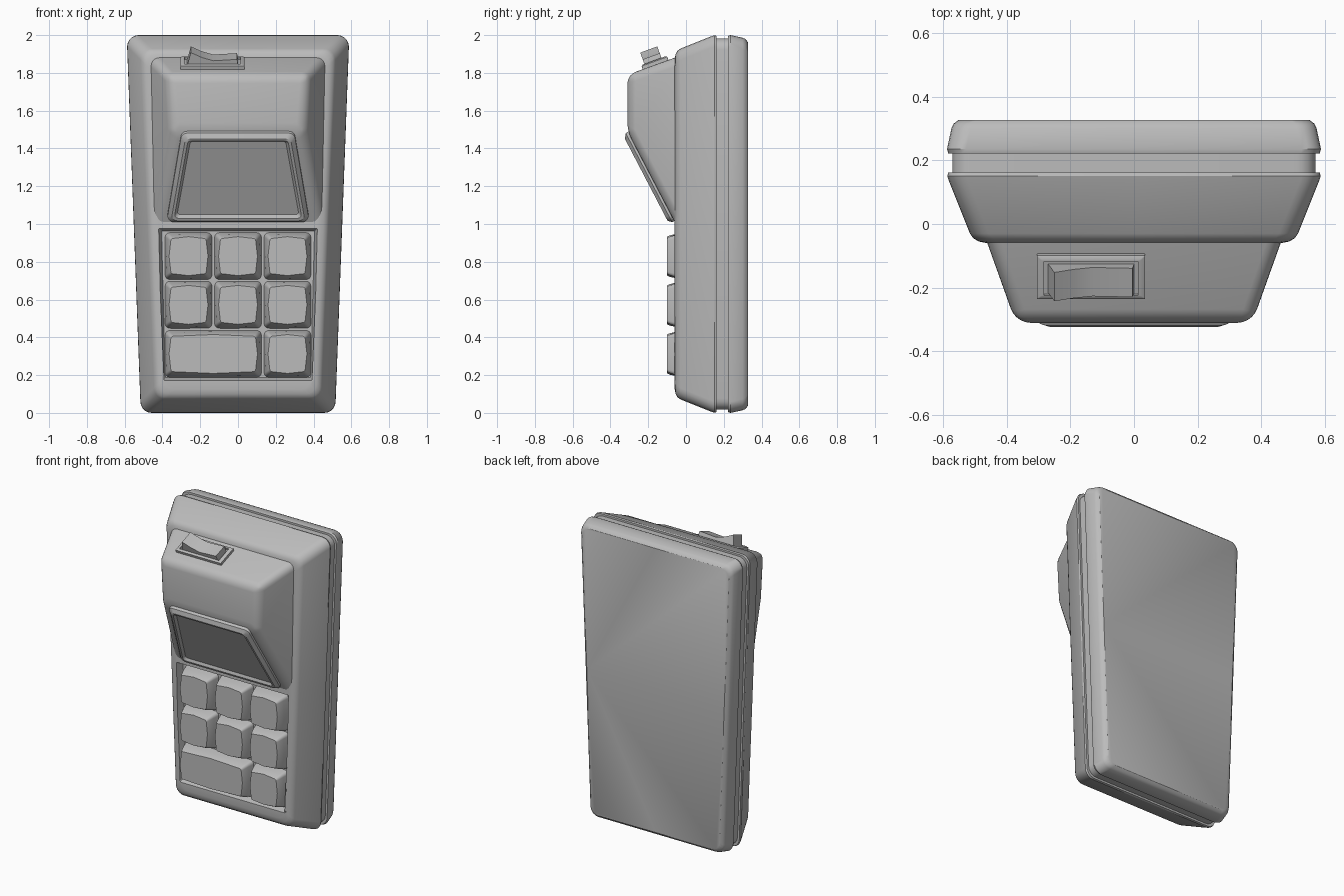
import bpy, bmesh, math
from mathutils import Matrix, Vector

cube = bpy.data.objects.get("Cube")
if cube:
    bpy.data.objects.remove(cube, do_unlink=True)

grey = bpy.data.materials.new("plain grey")
grey.use_nodes = True
grey.diffuse_color = (0.5, 0.5, 0.5, 1)
grey.node_tree.nodes["Principled BSDF"].inputs["Base Color"].default_value = (0.5, 0.5, 0.5, 1)


def finish(name, bm, angle=32):
    bmesh.ops.recalc_face_normals(bm, faces=bm.faces)
    mesh = bpy.data.meshes.new(name)
    bm.to_mesh(mesh)
    bm.free()
    obj = bpy.data.objects.new(name, mesh)
    bpy.context.collection.objects.link(obj)
    mesh.materials.append(grey)
    bpy.ops.object.select_all(action='DESELECT')
    obj.select_set(True)
    bpy.context.view_layer.objects.active = obj
    bpy.ops.object.shade_smooth_by_angle(angle=math.radians(angle))
    return obj


def tilted(origin, degrees):
    """Local frame: u along x, v up the surface, h out of it."""
    return Matrix.Translation(origin) @ Matrix.Rotation(math.radians(degrees), 4, 'X')


def ring(top, bottom, v0, v1, r, bulge=0.0, n=5):
    """Rounded trapezoid from half widths, with optional bowed sides."""
    pts = []
    corners = [(1, top, v1, 0), (-1, top, v1, 90), (-1, bottom, v0, 180), (1, bottom, v0, 270)]
    bows = [(0, 1), (-1, 0), (0, -1), (1, 0)]
    for sx, w, v, start in corners:
        cu, cv = sx * (w - r), v - r if start < 180 else v + r
        for i in range(n + 1):
            a = math.radians(start + 90 * i / n)
            pts.append((cu + r * math.cos(a), cv + r * math.sin(a)))
    out = []
    for c in range(4):
        out += pts[c * (n + 1):(c + 1) * (n + 1)]
        a, b = pts[(c + 1) * (n + 1) - 1], pts[((c + 1) * (n + 1)) % len(pts)]
        out.append(((a[0] + b[0]) / 2 + bows[c][0] * bulge, (a[1] + b[1]) / 2 + bows[c][1] * bulge))
    return out


def loft(name, layers, frame, shift=(0, 0), angle=32):
    """Skin a list of (height, ring) layers and cap both ends."""
    bm = bmesh.new()
    rings = [[bm.verts.new(frame @ Vector((u + shift[0], v + shift[1], h))) for u, v in pts]
             for h, pts in layers]
    for a, b in zip(rings, rings[1:]):
        for i in range(len(a)):
            j = (i + 1) % len(a)
            bm.faces.new((a[i], a[j], b[j], b[i]))
    bm.faces.new(rings[0][::-1])
    bm.faces.new(rings[-1])
    return finish(name, bm, angle)


front = tilted((0, 0, 0), 90)


def shell(inset, r=0.06):
    return ring(0.587 - inset, 0.517 - inset, inset, 2 - inset, r)


# Case: back shell, seam groove, front shell and sunken key tray
steps = [(-0.327, 0.037), (-0.315, 0.021), (-0.30, 0.014), (-0.235, 0.0), (-0.222, 0.004),
         (-0.222, 0.017), (-0.162, 0.017), (-0.162, 0.004), (-0.15, 0.001), (-0.13, 0.008),
         (0.03, 0.072), (0.045, 0.083), (0.055, 0.10), (0.06, 0.125)]
layers = [(h, shell(i)) for h, i in steps]
layers += [(0.06, ring(0.42, 0.40, 0.172, 0.977, 0.004)),
           (0.01, ring(0.405, 0.385, 0.187, 0.962, 0.004))]
loft("case", layers, front)

# Hood above the keys
bm = bmesh.new()
base = [(0.465, -0.05, 1.884), (0.445, -0.05, 0.992)]
nose = [(0.375, -0.31, 1.79), (0.352, -0.31, 1.49)]
R = [bm.verts.new(p) for p in base + nose]
L = [bm.verts.new((-x, y, z)) for x, y, z in base + nose]
for side in (R, L):
    bm.faces.new((side[0], side[1], side[3], side[2]))
for a, b in ((0, 2), (2, 3), (3, 1)):
    bm.faces.new((R[a], R[b], L[b], L[a]))
bmesh.ops.recalc_face_normals(bm, faces=bm.faces)
bmesh.ops.bevel(bm, geom=[e for e in bm.edges if not e.is_boundary], offset=0.045,
                segments=5, profile=0.5, affect='EDGES')
finish("hood", bm, 40)

# Display frame with a sunken screen
slope = tilted((0, -0.31, 1.49), 117.5)
loft("display_frame", [
    (-0.02, ring(0.305, 0.375, -0.535, 0.0, 0.035)),
    (0.012, ring(0.303, 0.373, -0.535, -0.004, 0.035)),
    (0.03, ring(0.283, 0.350, -0.518, -0.028, 0.03)),
    (0.03, ring(0.268, 0.335, -0.503, -0.040, 0.02)),
    (0.016, ring(0.255, 0.320, -0.488, -0.052, 0.015))], slope)


# Keys: two rows of three, then one wide key and one single
def key(name, x, z, extra=0.0):
    def cap(half, r, bulge):
        return ring(half + extra, half + extra, -half, half, r, bulge)
    loft(name, [(0.005, cap(0.125, 0.025, 0.0)), (0.05, cap(0.114, 0.02, 0.004)),
                (0.088, cap(0.101, 0.016, 0.008)), (0.10, cap(0.094, 0.014, 0.009))],
         front, (x, z), 25)


PITCH = 0.262
for row, z in enumerate((0.83, 0.572)):
    for col in range(3):
        key(f"key_{row + 1}_{col + 1}", (col - 1) * PITCH, z)
key("wide_key", -PITCH / 2, 0.312, PITCH / 2)
key("key_3_3", PITCH, 0.312)

# Rocker switch on the top of the hood
roof = tilted((0, -0.06, 1.88), 20)
loft("switch_plate", [
    (-0.02, ring(0.17, 0.17, -0.18, -0.035, 0.003)),
    (0.018, ring(0.17, 0.17, -0.18, -0.035, 0.003)),
    (0.024, ring(0.158, 0.158, -0.17, -0.045, 0.003)),
    (0.024, ring(0.148, 0.148, -0.166, -0.052, 0.003)),
    (0.010, ring(0.148, 0.148, -0.166, -0.052, 0.003))], roof, (-0.135, 0))

profile = [(-0.272, 0.0), (-0.25, 0.088), (-0.19, 0.06), (-0.13, 0.042), (-0.005, 0.05), (0.002, 0.0)]
bm = bmesh.new()
ends = [[bm.verts.new(roof @ Vector((u, v, h))) for u, h in profile] for v in (-0.162, -0.066)]
for i in range(len(profile)):
    j = (i + 1) % len(profile)
    bm.faces.new((ends[0][i], ends[0][j], ends[1][j], ends[1][i]))
for e in ends:
    bm.faces.new(e)
finish("switch_rocker", bm)
